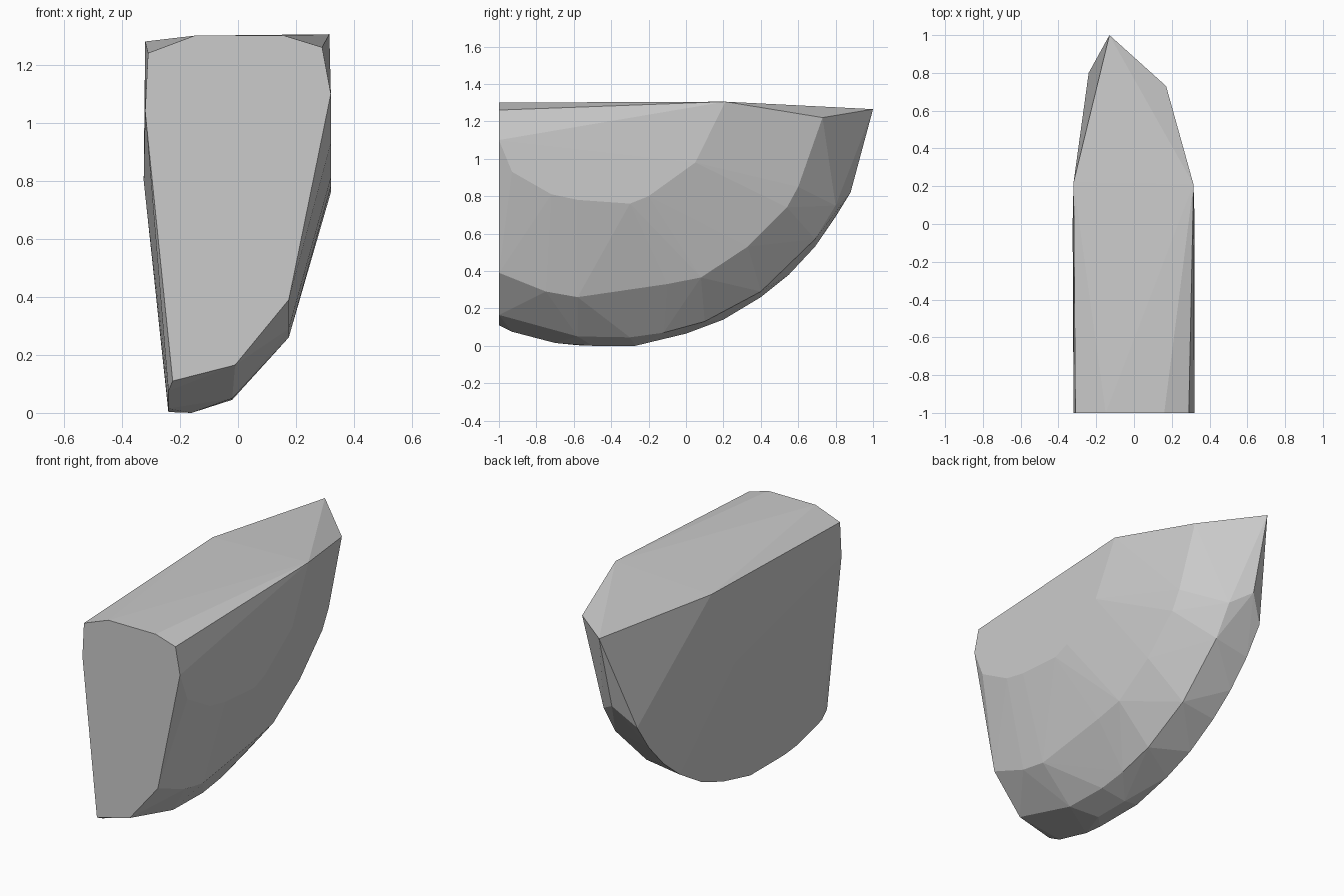
import bpy
import bmesh

# Remove only the default cube
default_cube = bpy.data.objects.get("Cube")
if default_cube:
    bpy.data.objects.remove(default_cube, do_unlink=True)


def make_material(name, colour):
    material = bpy.data.materials.new(name)
    material.use_nodes = True
    material.diffuse_color = colour
    shader = material.node_tree.nodes["Principled BSDF"]
    shader.inputs["Base Color"].default_value = colour
    return material


def ridge(x, profile):
    """Side profile of (y, z) pairs placed at one width."""
    return [(x, y, z) for y, z in profile]


def outline(y, profile):
    """Cross-section of (x, z) pairs placed at one depth."""
    return [(x, y, z) for x, z in profile]


def convex_part(name, points, material):
    """Wrap points in a faceted hull and make it an object."""
    mesh = bpy.data.meshes.new(name)
    bm = bmesh.new()
    for point in points:
        bm.verts.new(point)
    hull = bmesh.ops.convex_hull(bm, input=bm.verts[:])
    unused = set(hull["geom_interior"]) | set(hull["geom_unused"])
    loose = [item for item in unused if isinstance(item, bmesh.types.BMVert)]
    bmesh.ops.delete(bm, geom=loose, context="VERTS")
    bmesh.ops.recalc_face_normals(bm, faces=bm.faces[:])
    bm.to_mesh(mesh)
    bm.free()
    mesh.materials.append(material)
    part = bpy.data.objects.new(name, mesh)
    bpy.context.collection.objects.link(part)
    return part


# Flat cut end
front_end = outline(-1, [
    (-.32, 1.04), (-.31, 1.24), (-.15, 1.3), (.16, 1.3), (.29, 1.26),
    (.32, 1.1), (.175, .39), (-.01, .165), (-.225, .11)])

# Top corners and pointed tip
top_rim = [(.315, .21, 1.305), (-.32, .22, 1.28),
           (.17, .73, 1.22), (-.13, 1, 1.265)]

# Rounded edge of the broad flat side
keel = ridge(-.24, [
    (-.93, .075), (-.7, .015), (-.58, .003), (-.26, .003), (0, .065),
    (.2, .14), (.4, .26), (.55, .38), (.69, .53), (.8, .69)])
flat_side = ridge(-.325, [(0, .8)])

# Lower facets beside the keel
belly = ridge(-.16, [(-.5, 0), (-.27, 0)])
belly += ridge(-.02, [(-.58, .05), (-.3, .045), (-.12, .07), (.1, .13),
                      (.4, .29), (.69, .57), (.8, .75)])
belly += ridge(-.13, [(.88, .82)])

# Upper facet ridges of the curved side
middle_ridge = ridge(.175, [
    (-.75, .29), (-.58, .26), (-.1, .33), (.08, .365),
    (.33, .53), (.54, .74), (.6, .85)])
upper_ridge = ridge(.32, [
    (-.93, .93), (-.72, .81), (-.58, .78), (-.3, .76),
    (-.2, .8), (.05, .98)])

stone_grey = make_material("stone grey", (.6, .6, .6, 1))
convex_part("faceted_stone",
            front_end + top_rim + keel + flat_side + belly
            + middle_ridge + upper_ridge, stone_grey)
